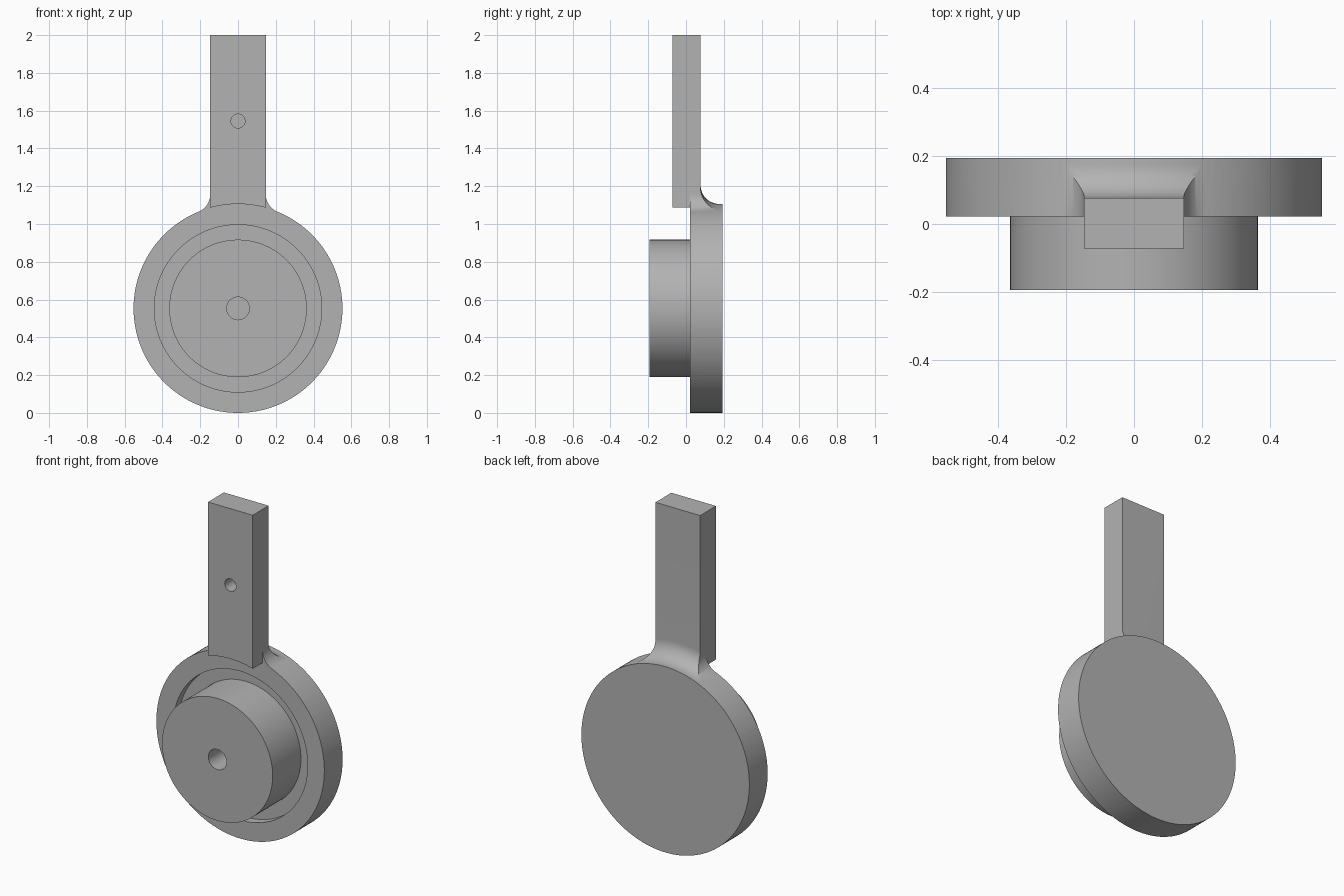
import bpy, bmesh
from math import sin, cos, pi, sqrt, atan2

R, FILLET = 0.553, 0.1            # disc radius, neck fillet radius
FRONT, BACK = 0.022, 0.194        # disc faces
HALF_W, H_FRONT, H_BACK = 0.147, -0.072, 0.077   # handle section
HUB_R, HUB_FRONT = 0.364, -0.194
GROOVE_R, GROOVE_DEPTH = 0.443, 0.05
SEG = 128

if "Cube" in bpy.data.objects:
    bpy.data.objects.remove(bpy.data.objects["Cube"], do_unlink=True)

grey = bpy.data.materials.new("plain grey")
grey.use_nodes = True
grey.diffuse_color = (0.45, 0.45, 0.45, 1)
grey.node_tree.nodes["Principled BSDF"].inputs["Base Color"].default_value = (0.45, 0.45, 0.45, 1)


def finish(bm, name):
    bmesh.ops.remove_doubles(bm, verts=bm.verts, dist=1e-5)
    bmesh.ops.recalc_face_normals(bm, faces=bm.faces)
    mesh = bpy.data.meshes.new(name)
    bm.to_mesh(mesh)
    bm.free()
    mesh.materials.append(grey)
    obj = bpy.data.objects.new(name, mesh)
    bpy.context.collection.objects.link(obj)
    return obj


def prism(name, outline, y0, y1):
    """Extrude an x-z outline from y0 to y1."""
    bm = bmesh.new()
    face = bm.faces.new([bm.verts.new((x, y0, z)) for x, z in outline])
    ext = bmesh.ops.extrude_face_region(bm, geom=[face])["geom"]
    bmesh.ops.translate(bm, vec=(0, y1 - y0, 0),
                        verts=[v for v in ext if isinstance(v, bmesh.types.BMVert)])
    return finish(bm, name)


def lathe(name, profile):
    """Spin a (radius, y) profile round the disc axis."""
    bm = bmesh.new()
    verts = [bm.verts.new((0, y, R + r)) for r, y in profile]
    edges = [bm.edges.new(pair) for pair in zip(verts, verts[1:])]
    bmesh.ops.spin(bm, geom=verts + edges, cent=(0, 0, R), axis=(0, 1, 0),
                   angle=2 * pi, steps=SEG)
    return finish(bm, name)


def arc(cx, cz, r, a0, a1, n):
    return [(cx + r * cos(a0 + (a1 - a0) * i / n),
             cz + r * sin(a0 + (a1 - a0) * i / n)) for i in range(n + 1)]


def combine(obj, other, operation):
    mod = obj.modifiers.new(operation.title(), 'BOOLEAN')
    mod.operation, mod.object, mod.solver = operation, other, 'EXACT'
    bpy.context.view_layer.objects.active = obj
    bpy.ops.object.modifier_apply(modifier=mod.name)
    bpy.data.objects.remove(other, do_unlink=True)


# Disc with hub, blind bore, groove and a swept fillet behind the neck
fillet_back = arc(R + FILLET, H_BACK + FILLET, FILLET, pi, 1.5 * pi, 16)
body = lathe("disc_and_hub", [
    (0, HUB_FRONT + 0.15), (0.06, HUB_FRONT + 0.15), (0.06, HUB_FRONT),
    (HUB_R, HUB_FRONT), (HUB_R, FRONT + GROOVE_DEPTH),
    (GROOVE_R, FRONT + GROOVE_DEPTH), (GROOVE_R, FRONT), (0.9, FRONT),
    (0.9, H_BACK)] + fillet_back[::-1] + [(R, BACK), (0, BACK)])

# Trim the spun body to a round outline that flows into the neck
fx = HALF_W + FILLET
fz = R + sqrt((R + FILLET) ** 2 - fx ** 2)
touch = atan2(fz - R, fx)
side = arc(fx, fz, FILLET, pi, pi + touch, 14)
neck_top = 1.25
outline = ([(HALF_W, neck_top)] + side
           + arc(0, R, R, touch, -pi - touch, SEG)[1:-1]
           + [(-x, z) for x, z in side[::-1]] + [(-HALF_W, neck_top)])
combine(body, prism("outline", outline, -0.5, 0.5), 'INTERSECT')

# Square handle whose foot follows the rim, with a blind hole
edge = atan2(sqrt(R * R - HALF_W ** 2), HALF_W)
handle = prism("handle", [(-HALF_W, 2), (HALF_W, 2)] + arc(0, R, R, edge, pi - edge, 16),
               H_FRONT, H_BACK)
combine(handle, prism("hole", arc(0, 1.545, 0.037, 0, 2 * pi, 32)[:-1],
                      H_FRONT - 0.1, H_FRONT + 0.08), 'DIFFERENCE')
combine(body, handle, 'UNION')
body.name = "paddle_body"

# Smooth curves, sharp edges
bpy.ops.object.select_all(action='DESELECT')
body.select_set(True)
bpy.context.view_layer.objects.active = body
bpy.ops.object.shade_smooth_by_angle(angle=0.5)
